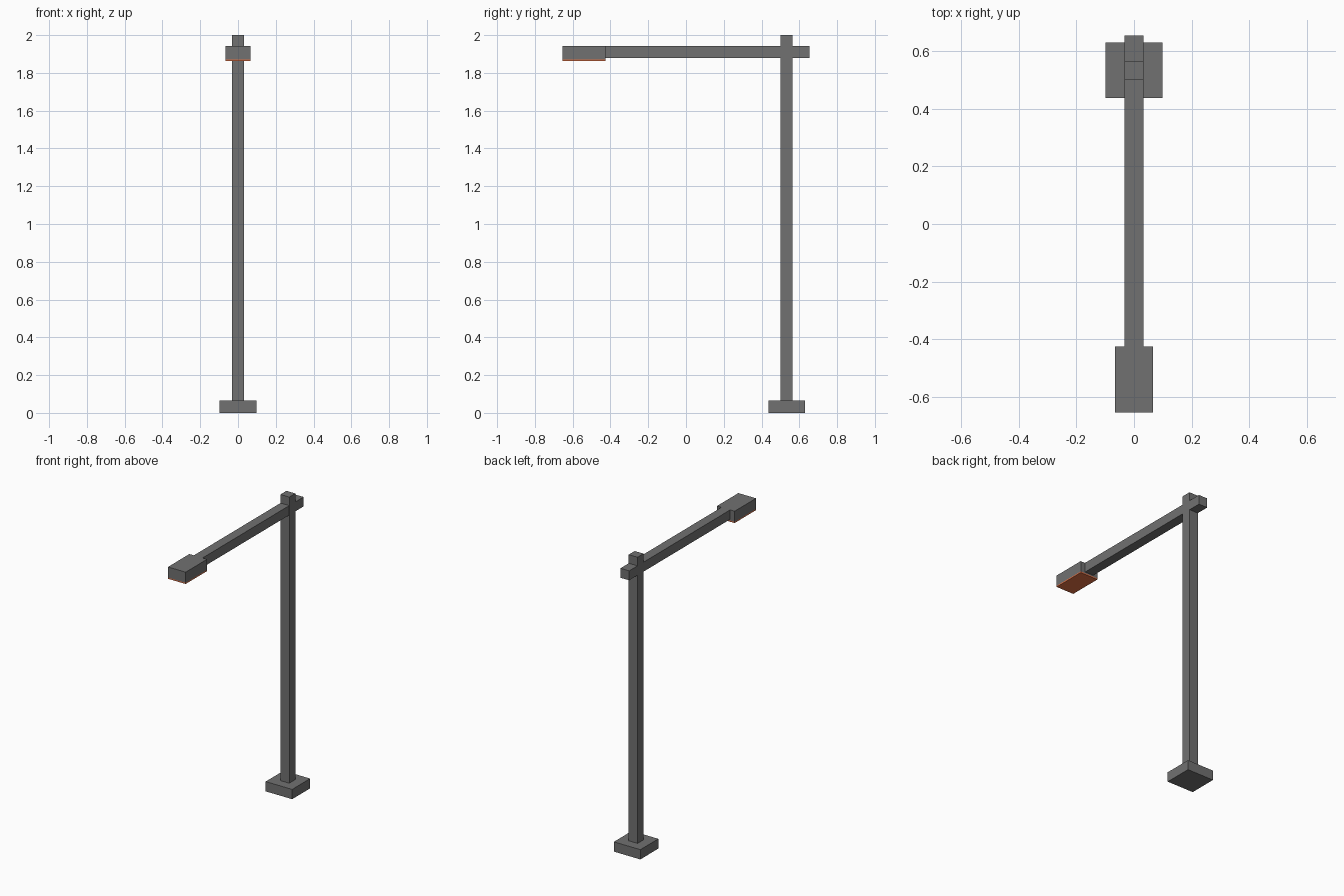
import bpy

if "Cube" in bpy.data.objects:
    bpy.data.objects.remove(bpy.data.objects["Cube"])


def material(name, rgb):
    m = bpy.data.materials.new(name)
    m.diffuse_color = (*rgb, 1)
    m.use_nodes = True
    m.node_tree.nodes["Principled BSDF"].inputs["Base Color"].default_value = m.diffuse_color
    return m


grey = material("dark grey metal", (0.165, 0.165, 0.165))
orange = material("orange lamp glow", (0.78, 0.17, 0.06))


def box(name, half_x, y, z, mat):
    """Box centred on x = 0 spanning the given y and z ranges."""
    bpy.ops.mesh.primitive_cube_add(size=1)
    ob = bpy.context.object
    ob.name = name
    for v in ob.data.vertices:
        v.co = (2 * half_x * v.co.x,
                y[0] + (v.co.y + 0.5) * (y[1] - y[0]),
                z[0] + (v.co.z + 0.5) * (z[1] - z[0]))
    ob.data.materials.append(mat)
    return ob


# Foot and upright post
box("base", 0.099, (0.437, 0.629), (0, 0.066), grey)
box("post", 0.033, (0.5005, 0.5645), (0.066, 2.0), grey)

# Horizontal arm crossing the post
box("arm", 0.0325, (-0.425, 0.6535), (1.878, 1.942), grey)

# Lamp head with glowing plate underneath
box("lamp_head", 0.066, (-0.6535, -0.425), (1.870, 1.942), grey)
box("lamp_glow", 0.066, (-0.6535, -0.425), (1.862, 1.870), orange)
